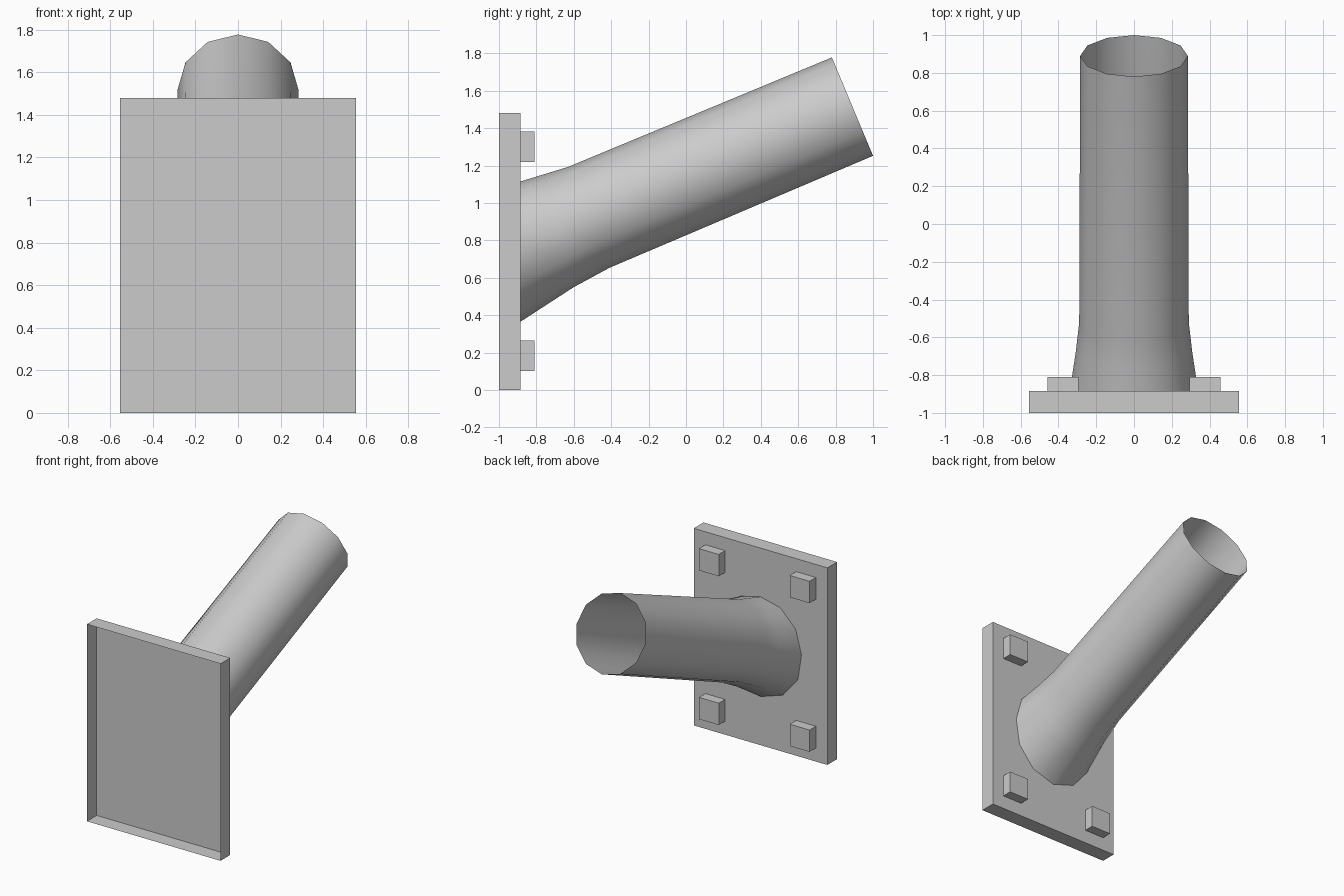
import bpy, bmesh, math
from mathutils import Vector

if "Cube" in bpy.data.objects:
    bpy.data.objects.remove(bpy.data.objects["Cube"])

grey = bpy.data.materials.new("light_grey")
grey.diffuse_color = (0.6, 0.6, 0.6, 1)
grey.use_nodes = True
grey.node_tree.nodes["Principled BSDF"].inputs["Base Color"].default_value = grey.diffuse_color


def finish(name, bm):
    me = bpy.data.meshes.new(name)
    bm.to_mesh(me)
    bm.free()
    me.materials.append(grey)
    ob = bpy.data.objects.new(name, me)
    bpy.context.collection.objects.link(ob)
    return ob


def open_box(name, lo, hi):
    """Box whose front (-y) side is left open."""
    bm = bmesh.new()
    bmesh.ops.create_cube(bm, size=1)
    lo, hi = Vector(lo), Vector(hi)
    for v in bm.verts:
        v.co = Vector([(lo[i] + hi[i]) / 2 + v.co[i] * (hi[i] - lo[i]) for i in range(3)])
    bm.normal_update()
    front = [f for f in bm.faces if f.normal.y < -0.9]
    bmesh.ops.delete(bm, geom=front, context='FACES')
    return finish(name, bm)


# Wall plate: shallow tray, open at the front
PLATE_Y = -0.885
open_box("wall_plate", (-0.555, -1, 0), (0.555, PLATE_Y, 1.48))

# Four bolt heads
for side, x in (("left", -0.377), ("right", 0.377)):
    for level, z in (("lower", 0.183), ("upper", 1.30)):
        open_box(f"bolt_{side}_{level}", (x - 0.082, PLATE_Y, z - 0.082),
                 (x + 0.082, -0.81, z + 0.082))

# Tilted tube with flared foot: 12-sided rings
SIDES = 12


def ring(cy, cz, half_width, up_y, up_z):
    pts = []
    for i in range(SIDES):
        a = 2 * math.pi * i / SIDES
        s, c = math.sin(a), math.cos(a)
        pts.append((half_width * s, cy + up_y * c, cz + up_z * c))
    return pts


half = [(0, 1.115), (0.165, 1.075), (0.29, 0.95), (0.34, 0.77),
        (0.31, 0.575), (0.185, 0.425), (0, 0.365)]
foot = [(x, PLATE_Y, z) for x, z in half] + \
       [(-x, PLATE_Y, z) for x, z in reversed(half[1:-1])]
rings = [foot,
         ring(-0.675, 0.853, 0.308, -0.075, 0.303),
         ring(-0.52, 0.923, 0.29, -0.11, 0.27),
         ring(0.89, 1.515, 0.285, -0.11, 0.263)]

bm = bmesh.new()
loops = [[bm.verts.new(p) for p in r] for r in rings]
for a, b in zip(loops, loops[1:]):
    for i in range(SIDES):
        j = (i + 1) % SIDES
        bm.faces.new((a[i], a[j], b[j], b[i])).smooth = True
# Closed foot, open far end
bm.faces.new(loops[0])
for e in bm.edges:
    if any(not f.smooth for f in e.link_faces):
        e.smooth = False
finish("tube", bm)
